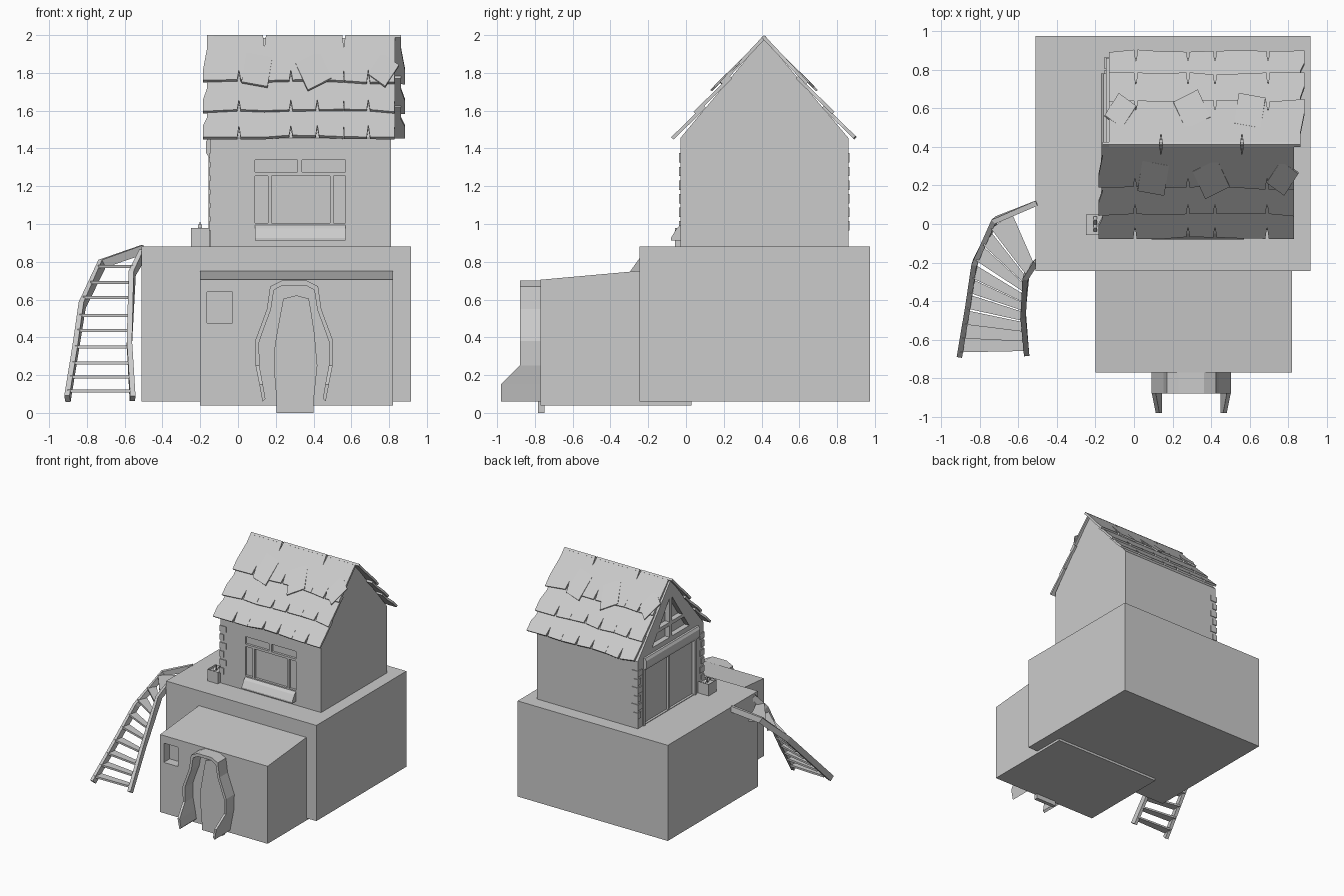
import bpy, bmesh, math, random
from mathutils import Vector, Matrix

if "Cube" in bpy.data.objects:
    bpy.data.objects.remove(bpy.data.objects["Cube"])
random.seed(4)


def loft(bm, rings):
    """Closed solid through a list of equal-length rings."""
    vs = [[bm.verts.new(p) for p in r] for r in rings]
    n = len(vs[0])
    for a, b in zip(vs, vs[1:]):
        for i in range(n):
            bm.faces.new((a[i], a[(i + 1) % n], b[(i + 1) % n], b[i]))
    bm.faces.new(vs[0])
    bm.faces.new(vs[-1][::-1])


def prism(bm, pts, axis, a, b):
    """Extrude a 2D profile along x (profile y,z) or y (profile x,z)."""
    put = (lambda p, t: (t, p[0], p[1])) if axis == 'x' else (lambda p, t: (p[0], t, p[1]))
    loft(bm, [[put(p, t) for p in pts] for t in (a, b)])


def box(bm, x0, x1, y0, y1, z0, z1):
    prism(bm, [(x0, z0), (x1, z0), (x1, z1), (x0, z1)], 'y', y0, y1)


def finish(bm, name):
    bmesh.ops.recalc_face_normals(bm, faces=bm.faces[:])
    me = bpy.data.meshes.new(name)
    bm.to_mesh(me)
    bm.free()
    ob = bpy.data.objects.new(name, me)
    bpy.context.collection.objects.link(ob)
    return ob


def cut(ob, cutter):
    cutter.hide_render = True
    cutter.display_type = 'WIRE'
    m = ob.modifiers.new("recesses", 'BOOLEAN')
    m.operation, m.solver, m.object = 'DIFFERENCE', 'EXACT', cutter


# Base block
bm = bmesh.new()
box(bm, -0.51, 0.915, -0.245, 0.975, 0.06, 0.88)
finish(bm, "base_block")

# Front porch block with sloped top and a square window recess
bm = bmesh.new()
prism(bm, [(-0.77, 0.04), (0.03, 0.04), (0.03, 0.76), (-0.245, 0.752), (-0.77, 0.705)], 'x', -0.2, 0.82)
porch = finish(bm, "porch_block")
bm = bmesh.new()
box(bm, -0.165, -0.03, -0.85, -0.69, 0.475, 0.64)
cut(porch, finish(bm, "porch_window_cutter"))

# Door leaf
bm = bmesh.new()
prism(bm, [(0.205, 0), (0.4, 0), (0.4, 0.06), (0.42, 0.25), (0.405, 0.42), (0.385, 0.55), (0.375, 0.605),
           (0.31, 0.622), (0.24, 0.605), (0.22, 0.5), (0.195, 0.36), (0.19, 0.24), (0.205, 0.06)],
      'y', -0.783, -0.75)
finish(bm, "front_door")

# Curved door frame: half path (outer x, outer z, inner x, inner z, front y), mirrored over the middle
half = [(0.13, 0.06, 0.145, 0.075, -0.98), (0.113, 0.15, 0.132, 0.15, -0.98), (0.093, 0.25, 0.113, 0.25, -0.88),
        (0.09, 0.38, 0.112, 0.375, -0.88), (0.12, 0.46, 0.14, 0.455, -0.88), (0.153, 0.55, 0.174, 0.545, -0.88),
        (0.17, 0.67, 0.19, 0.65, -0.88), (0.23, 0.7, 0.235, 0.675, -0.88)]
MID = 0.297
path = half + [(2 * MID - a, b, 2 * MID - c, d, y) for a, b, c, d, y in reversed(half)]
bm = bmesh.new()
loft(bm, [[(a, y, b), (c, y, d), (c, -0.765, d), (a, -0.765, b)] for a, b, c, d, y in path])
finish(bm, "door_frame")

# Upper house with gables facing sideways
bm = bmesh.new()
prism(bm, [(-0.03, 0.87), (0.86, 0.87), (0.86, 1.455), (0.413, 1.985), (-0.03, 1.455)], 'x', -0.145, 0.81)
house = finish(bm, "house_walls")
bm = bmesh.new()
for x0, x1, z0, z1 in ((0.09, 0.315, 1.275, 1.34), (0.338, 0.57, 1.275, 1.34), (0.09, 0.16, 1.005, 1.255),
                       (0.178, 0.488, 1.005, 1.255), (0.505, 0.57, 1.005, 1.255)):
    box(bm, x0, x1, -0.1, -0.01, z0, z1)          # front window panes
for y0, y1 in ((0.1, 0.425), (0.445, 0.77)):
    box(bm, -0.2, -0.125, y0, y1, 0.885, 1.35)     # side door panels
for s in (-1, 1):                                  # gable window panes
    for prof in ([(0.015, 1.5), (0.25, 1.5), (0.18, 1.6), (0.015, 1.6)],
                 [(0.015, 1.63), (0.16, 1.63), (0.015, 1.84)]):
        prism(bm, [(0.413 + s * y, z) for y, z in prof], 'x', -0.2, -0.1)
bmesh.ops.recalc_face_normals(bm, faces=bm.faces[:])
cut(house, finish(bm, "house_opening_cutter"))

# Sloped sill under the front window
bm = bmesh.new()
prism(bm, [(-0.025, 1.0), (-0.05, 0.975), (-0.08, 0.925), (-0.08, 0.912), (-0.025, 0.912)], 'x', 0.09, 0.57)
finish(bm, "window_sill")

# Side door lintel and posts
bm = bmesh.new()
prism(bm, [(-0.14, 1.345), (-0.155, 1.352), (-0.17, 1.38), (-0.17, 1.435), (-0.158, 1.455), (-0.14, 1.46)],
      'y', 0.05, 0.78)
finish(bm, "side_door_lintel")
bm = bmesh.new()
for y in (0.075, 0.77):
    box(bm, -0.155, -0.14, y, y + 0.025, 0.88, 1.36)
finish(bm, "side_door_posts")

# Corner stones on the two left corners
bm = bmesh.new()
for k in range(6):
    z = 0.965 + k * 0.072
    w = 0.055 if k % 2 else 0.035
    for y0, y1 in ((-0.036, -0.03 + w), (0.86 - w, 0.866)):
        box(bm, -0.152, -0.145 + w, y0, y1, z, z + 0.05)
finish(bm, "corner_stones")

# Planter box with a sprout
bm = bmesh.new()
box(bm, -0.25, -0.15, -0.058, 0.05, 0.88, 0.98)
bm.faces.ensure_lookup_table()
top = max(bm.faces, key=lambda f: f.calc_center_median().z)
bmesh.ops.inset_region(bm, faces=[top], thickness=0.012)
for v in top.verts:
    v.co.z -= 0.02
finish(bm, "planter")
bm = bmesh.new()
box(bm, -0.204, -0.198, -0.006, 0.0, 0.95, 1.01)
for s in (-1, 1):
    prism(bm, [(-0.003, 0.97), (s * 0.02, 0.985), (s * 0.04, 0.975), (s * 0.02, 0.998)], 'x', -0.211, -0.191)
finish(bm, "sprout")

# Shingle roof: one slope of tiles, then the same slope turned half round
NRM = Vector((0, -1.1, 1)).normalized()


def shingle(bm, pts, lift_top, lift_bot, s0, s1, thick=0.018):
    """Slab laid on the slope; points are (x, distance in y from the ridge)."""
    ring = []
    for x, s in pts:
        t = (s - s0) / (s1 - s0)
        ring.append(Vector((x, 0.413 - s, 2.0 - 1.1 * s)) + NRM * (lift_top + (lift_bot - lift_top) * t))
    loft(bm, [ring, [p - NRM * thick for p in ring]])


cols = [-0.185, 0.005, 0.14, 0.28, 0.42, 0.56, 0.69, 0.83]
rows = [(0.0, 0.228, 0.0, 0.006), (0.19, 0.368, -0.012, 0.003), (0.33, 0.49, -0.014, 0.0)]
for name, turned in (("front_roof", False), ("back_roof", True)):
    bm = bmesh.new()
    for r, (s0, s1, l0, l1) in enumerate(rows):
        drops = [random.uniform(-0.012, 0.004) for _ in cols]
        for i in range(len(cols) - 1):
            a, b = cols[i], cols[i + 1]
            a0 = a + 0.022 if i == 0 else a
            na = 0.009 if i in (1, 3, 4, 6) else 0.001
            nb = 0.009 if i + 1 in (1, 3, 4, 6) else 0.001
            ta = 0.008 if r == 0 and i in (2, 5) else 0
            tb = 0.008 if r == 0 and i + 1 in (2, 5) else 0
            shingle(bm, [(a0 + ta, s0), (b - tb, s0), (b, s0 + 0.06), (b, s1 - 0.06), (b - nb, s1 + drops[i + 1]),
                         (a + na, s1 + drops[i]), (a, s1 - 0.06), (a0, s0 + 0.06)], l0, l1, s0, s1)
    # loose patched shingles
    for cx, cs, ang in ((0.1, 0.17, 0.17), (0.4, 0.175, -0.45), (0.77, 0.17, 0.6)):
        w, h = (0.07, 0.075) if cx < 0.7 else (0.055, 0.065)
        c, s = math.cos(ang), math.sin(ang)
        pts = [(cx + u * c - v * s, cs + u * s + v * c) for u, v in ((-w, -h), (w, -h), (w, h), (-w, h))]
        shingle(bm, pts, 0.003, 0.014, cs - h, cs + h, 0.012)
    if turned:
        mid = Vector((0.35, 0.413, 0))
        bmesh.ops.transform(bm, matrix=Matrix.Translation(mid) @ Matrix.Rotation(math.pi, 4, 'Z')
                            @ Matrix.Translation(-mid), verts=bm.verts[:])
    finish(bm, name)

# Curved side stairs: two rails and wedge treads between them
left = [Vector(p) for p in ((-0.903, -0.675, 0.075), (-0.86, -0.42, 0.34), (-0.825, -0.2, 0.57),
                            (-0.72, 0.02, 0.79), (-0.5, 0.11, 0.866))]
right = [Vector(p) for p in ((-0.558, -0.665, 0.075), (-0.575, -0.47, 0.37), (-0.56, -0.27, 0.74),
                             (-0.5, -0.19, 0.85))]
for name, pts in (("stair_rail_left", left), ("stair_rail_right", right)):
    rings = []
    for i, p in enumerate(pts):
        d = (pts[min(i + 1, len(pts) - 1)] - pts[max(i - 1, 0)]).normalized()
        side = d.cross(Vector((0, 0, 1))).normalized()
        up = side.cross(d) * 0.024
        side *= 0.014
        rings.append([p + side + up, p - side + up, p - side - up, p + side - up])
    bm = bmesh.new()
    loft(bm, rings)
    finish(bm, name)


def at_height(pts, z):
    for p, q in zip(pts, pts[1:]):
        if z <= q.z:
            return p.lerp(q, (z - p.z) / (q.z - p.z))
    return pts[-1].copy()


bm = bmesh.new()
for z in (0.115, 0.19, 0.265, 0.35, 0.435, 0.515, 0.61, 0.69, 0.775):
    quad = [at_height(left, z - 0.03), at_height(right, z - 0.03),
            at_height(right, z + 0.045), at_height(left, z + 0.045)]
    loft(bm, [[(p.x, p.y, z + dz) for p in quad] for dz in (-0.008, 0.008)])
finish(bm, "stair_treads")
